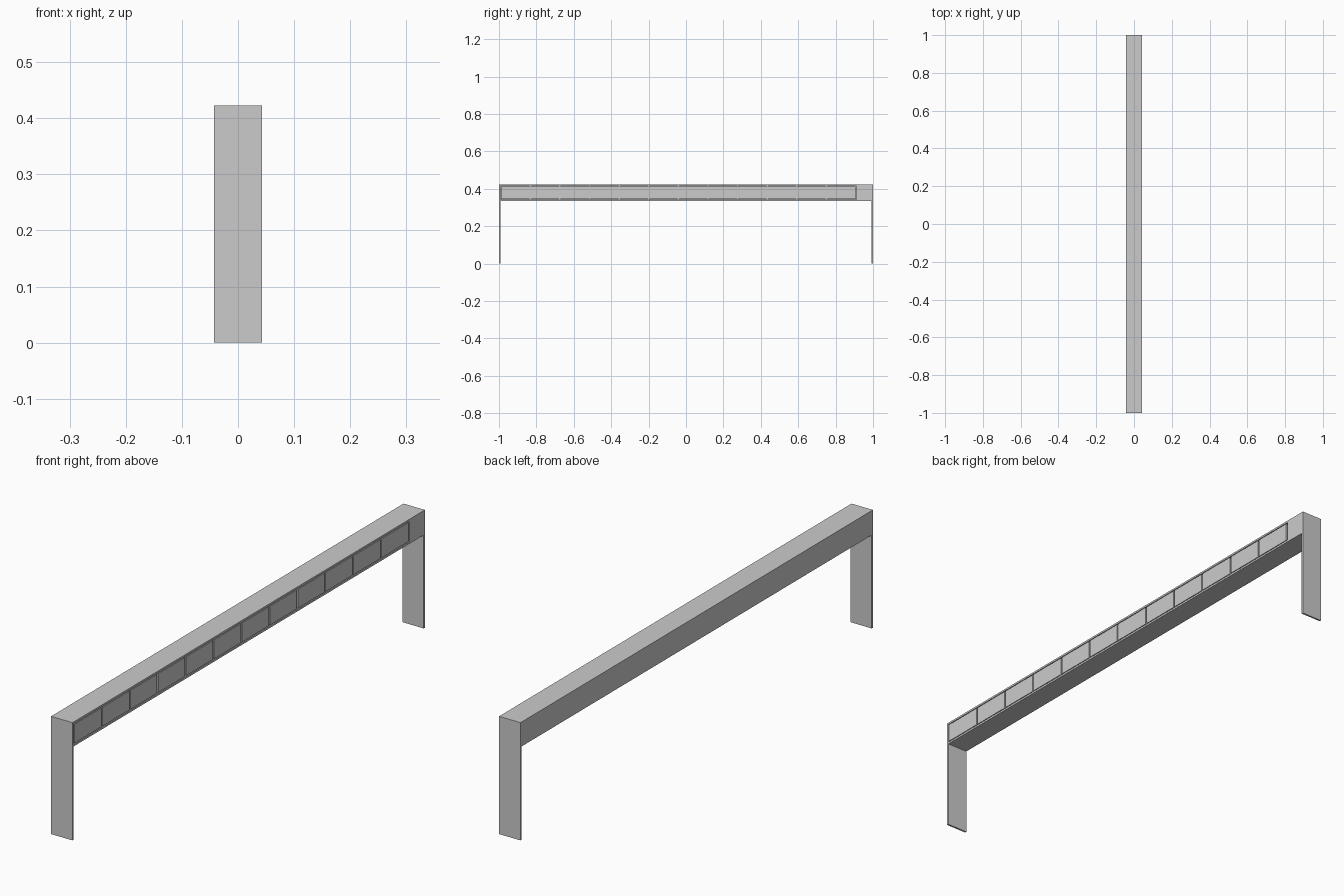
import bpy

if "Cube" in bpy.data.objects:
    bpy.data.objects.remove(bpy.data.objects["Cube"])

W = 0.0425          # half depth in x
T = 0.007           # board thickness
Z0, Z1 = 0.335, 0.423


def box(name, x, y, z):
    """Box from (min, max) ranges on each axis."""
    bpy.ops.mesh.primitive_cube_add(size=1)
    o = bpy.context.object
    o.name = name
    o.location = [(a + b) / 2 for a, b in (x, y, z)]
    o.scale = [b - a for a, b in (x, y, z)]
    bpy.ops.object.transform_apply(location=True, rotation=True, scale=True)
    return o


# End panels that run to the floor as legs
for s, name in ((-1, "front_leg"), (1, "back_leg")):
    box(name, (-W, W), sorted((s, s * (1 - T))), (0, Z1 - T))

# Carcass: top, bottom and rear boards
box("top_board", (-W, W), (-1, 1), (Z1 - T, Z1))
box("bottom_board", (-W, W), (-1 + T, 1 - T), (Z0, Z0 + T))
box("rear_board", (-W, -W + T), (-1 + T, 1 - T), (Z0 + T, Z1 - T))

# Row of equal drawers with narrow gaps, recessed bodies behind the fronts
START, END, N, GAP = -0.991, 0.909, 12, 0.006
pitch = (END - START) / N
for i in range(N):
    y0 = START + i * pitch + GAP / 2
    y1 = y0 + pitch - GAP
    box(f"drawer_front_{i + 1}", (W - 0.008, W), (y0, y1),
        (Z0 + T + 0.003, Z1 - T - 0.003))

# Dividers set back behind the gaps
for i in range(1, N):
    y = START + i * pitch
    box(f"divider_{i}", (-W + T, W - 0.008), (y - T / 2, y + T / 2),
        (Z0 + T, Z1 - T))

# Flush filler at the back end
box("end_filler", (W - 0.008, W), (END + GAP / 2, 1), (Z0, Z1 - T))
